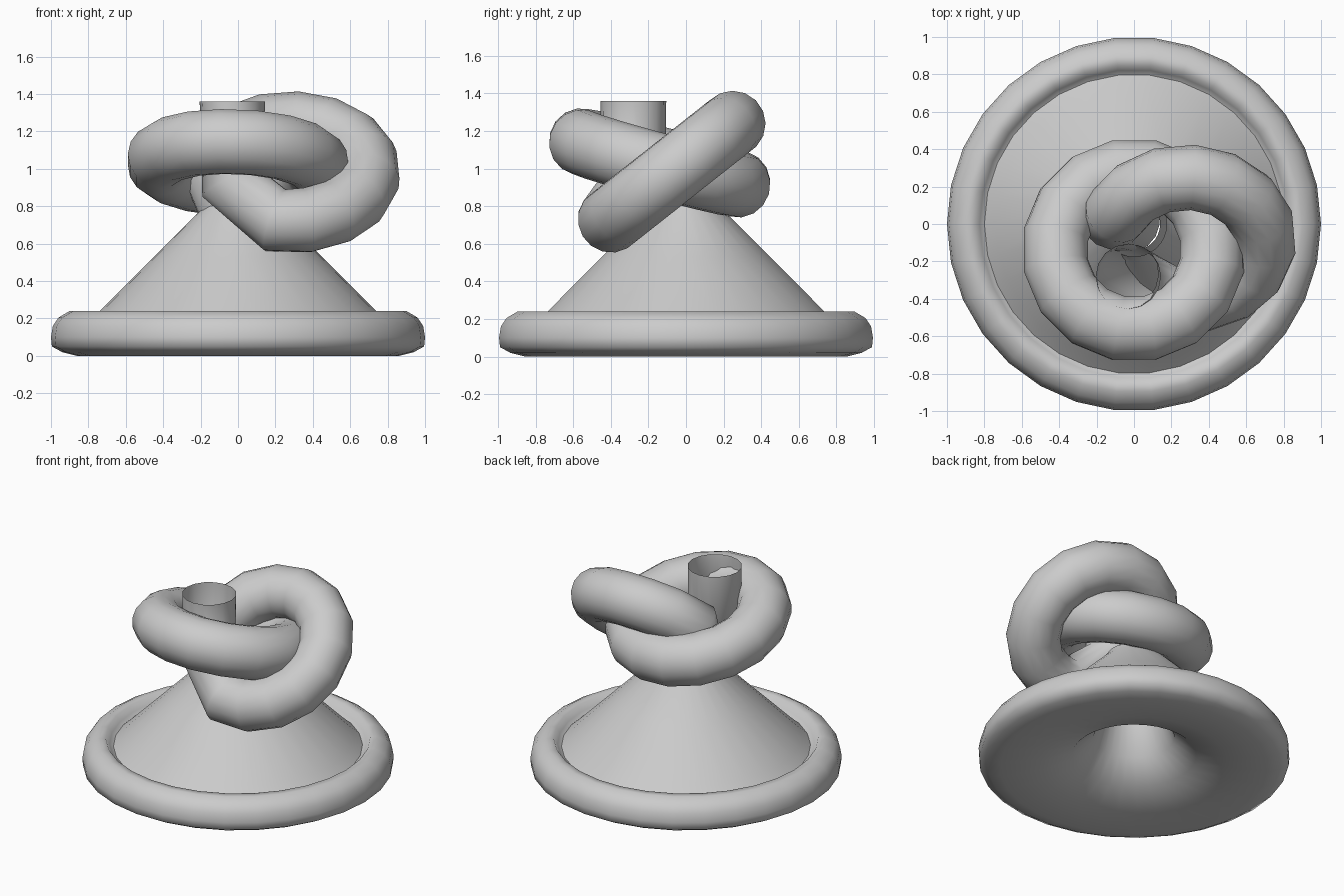
import bpy, bmesh
from math import sin, cos, pi, radians

if "Cube" in bpy.data.objects:
    bpy.data.objects.remove(bpy.data.objects["Cube"])

TUBE_R = 0.175


def lathe(name, profile, sides, smooth_angle=60):
    """Revolve an (r, z) profile around the z axis."""
    bm = bmesh.new()
    rings = [[bm.verts.new((r * cos(2 * pi * i / sides), r * sin(2 * pi * i / sides), z))
              for i in range(sides)] for r, z in profile]
    for a, b in zip(rings, rings[1:]):
        for i in range(sides):
            j = (i + 1) % sides
            bm.faces.new((a[i], a[j], b[j], b[i]))
    bmesh.ops.recalc_face_normals(bm, faces=bm.faces)
    mesh = bpy.data.meshes.new(name)
    bm.to_mesh(mesh)
    bm.free()
    obj = bpy.data.objects.new(name, mesh)
    bpy.context.collection.objects.link(obj)
    finish(obj, smooth_angle)
    return obj


def tube(name, points, closed=False):
    """Sweep an open-ended round pipe along a path."""
    curve = bpy.data.curves.new(name, 'CURVE')
    curve.dimensions = '3D'
    curve.bevel_depth = TUBE_R
    curve.bevel_resolution = 6
    spline = curve.splines.new('POLY')
    spline.points.add(len(points) - 1)
    for p, co in zip(spline.points, points):
        p.co = (*co, 1)
    spline.use_cyclic_u = closed
    obj = bpy.data.objects.new(name, curve)
    bpy.context.collection.objects.link(obj)
    select(obj)
    bpy.ops.object.convert(target='MESH')
    finish(bpy.context.object, 60)


def select(obj):
    bpy.ops.object.select_all(action='DESELECT')
    obj.select_set(True)
    bpy.context.view_layer.objects.active = obj


def finish(obj, angle):
    select(obj)
    bpy.ops.object.shade_smooth_by_angle(angle=radians(angle))


# Flared base: throat outside, cone, rolled rim, then the shallow bell inside
lathe("flared_base", [
    (0.175, 0.82), (0.20, 0.78), (0.45, 0.53), (0.74, 0.24), (0.80, 0.185),
    (0.825, 0.20), (0.85, 0.24), (0.90, 0.24), (0.96, 0.205), (0.99, 0.16),
    (1.00, 0.10), (0.995, 0.05), (0.94, 0.02), (0.86, 0.0),
    (0.60, 0.025), (0.40, 0.085), (0.26, 0.22), (0.18, 0.45), (0.14, 0.75)], 30)

# Upright loop: open spout, tilted coil, then down into the cone
path = [(-0.03, -0.28, 1.36), (-0.03, -0.28, 0.92)]
for i in range(12):
    a = radians(-101 + i * 256 / 11)
    path.append((0.28 + 0.415 * cos(a), -0.08 + 0.33 * sin(a), 0.98 + 0.26 * sin(a)))
path += [(-0.11, 0.04, 0.95), (-0.02, 0.02, 0.75)]
tube("spout_and_coil", path)

# Linked loop tilted the other way
loop = []
for i in range(16):
    a = 2 * pi * (i + 0.5) / 16
    x, y = 0.425 * cos(a), 0.425 * sin(a)
    loop.append((x, y - 0.14, 1.03 - 0.27 * y - 0.04 * x))
tube("linked_loop", loop, closed=True)
